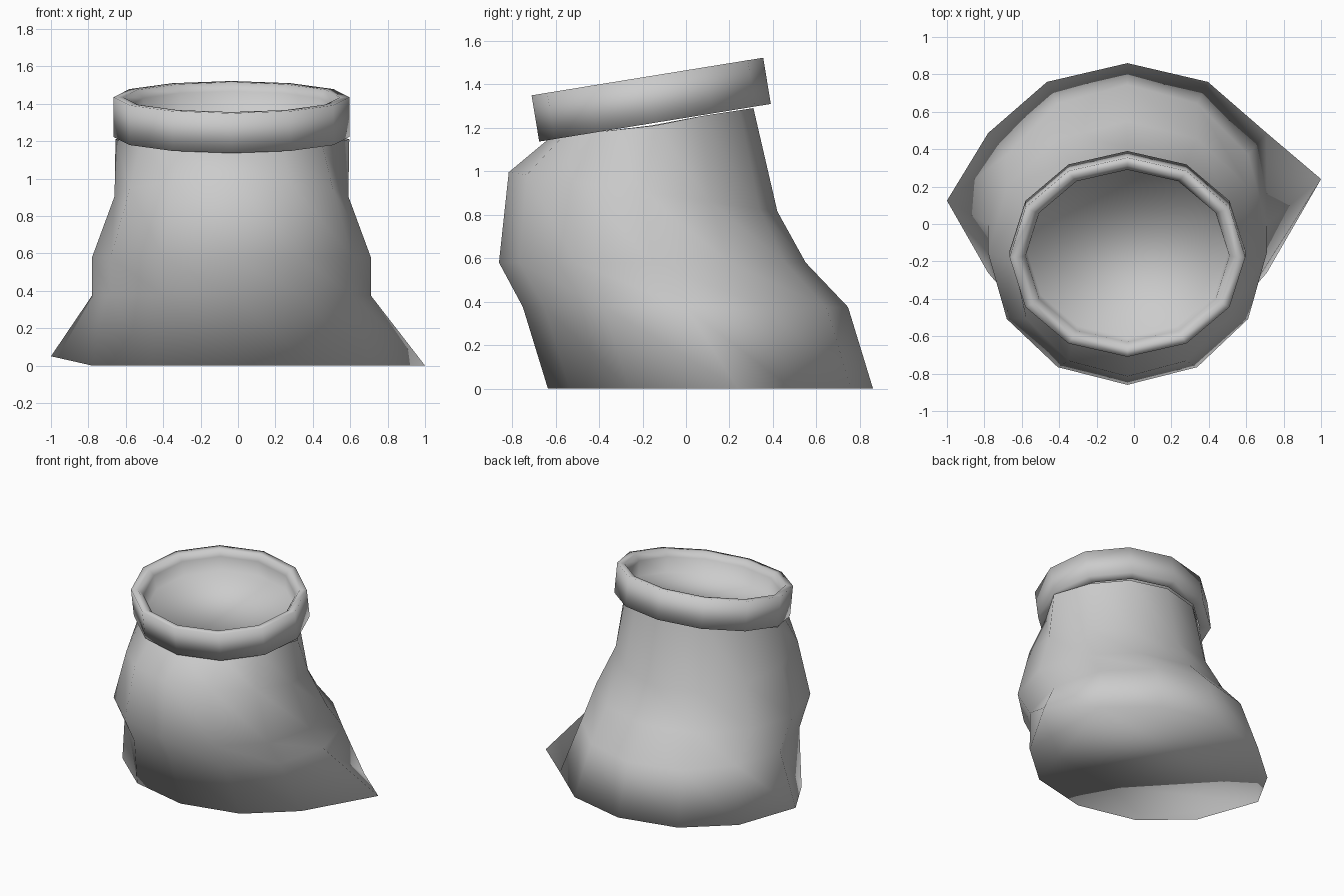
import bpy, bmesh
from math import sin, cos, pi

if "Cube" in bpy.data.objects:
    bpy.data.objects.remove(bpy.data.objects["Cube"])

SIDES = 12
CX = -0.035


def ring(rx, front, back):
    """Tilted ellipse spanning (y, z) front to (y, z) back."""
    (yf, zf), (yb, zb) = front, back
    pts = []
    for i in range(SIDES):
        a = 2 * pi * i / SIDES
        t = (1 + cos(a)) / 2          # 0 at front, 1 at back
        pts.append([CX + rx * sin(a), yf + (yb - yf) * t, zf + (zb - zf) * t])
    return pts


def loft(name, rings, cap_start, cap_end):
    bm = bmesh.new()
    loops = [[bm.verts.new(p) for p in r] for r in rings]
    for a, b in zip(loops, loops[1:]):
        for i in range(SIDES):
            j = (i + 1) % SIDES
            bm.faces.new((a[i], a[j], b[j], b[i]))
    if cap_start:
        bm.faces.new(loops[0])
    if cap_end:
        bm.faces.new(loops[-1])
    bmesh.ops.recalc_face_normals(bm, faces=bm.faces)
    for f in bm.faces:
        f.smooth = True
    me = bpy.data.meshes.new(name)
    bm.to_mesh(me)
    bm.free()
    ob = bpy.data.objects.new(name, me)
    bpy.context.collection.objects.link(ob)
    return ob


# Slouching cloth body, from the ground up to the neck
body = [
    ring(0.86, (-0.635, 0.0), (0.86, 0.0)),
    ring(0.745, (-0.75, 0.375), (0.745, 0.375)),
    ring(0.745, (-0.86, 0.58), (0.55, 0.58)),
    ring(0.625, (-0.815, 0.995), (0.42, 0.815)),
    ring(0.56, (-0.635, 1.145), (0.31, 1.29)),
]
# Pulled-out bottom corners and small folds below the rim
right, left = SIDES // 4, 3 * SIDES // 4
body[0][right] = [1.0, 0.24, 0.0]
body[0][left] = [-1.0, 0.125, 0.05]
body[4][right] = [0.595, -0.14, 1.21]
body[4][left] = [-0.655, -0.16, 1.21]
loft("sack_body", body, True, False)

# Rolled, tilted rim: (scale of radius, height along the tilted axis)
profile = [(0.87, 0.0), (1.0, 0.0), (1.0, 1.0), (0.92, 1.0), (0.865, 0.8), (0.85, 0.3)]
rim = []
for s, h in profile:
    yc, zc = -0.1425 - 0.035 * h, 1.2225 + 0.2125 * h
    dy, dz = 0.5325 * s, 0.0865 * s
    rim.append(ring(0.63 * s, (yc - dy, zc - dz), (yc + dy, zc + dz)))
loft("rim_and_filling", rim, False, True)
